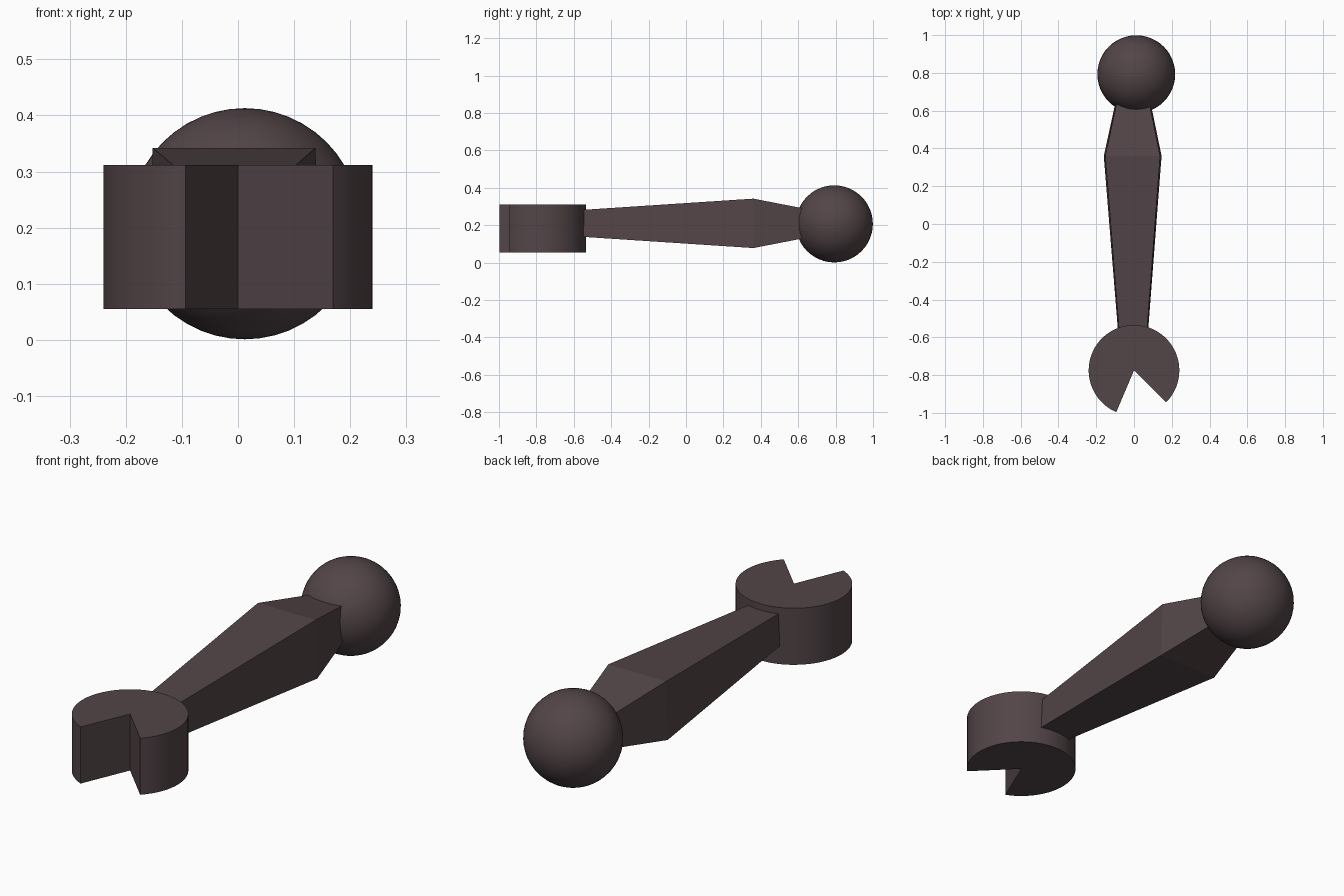
import bpy, bmesh
from math import cos, sin, radians

cube = bpy.data.objects.get("Cube")
if cube:
    bpy.data.objects.remove(cube, do_unlink=True)

# Single dark plum-brown colour
paint = bpy.data.materials.new("dark_plum_brown")
paint.use_nodes = True
colour = (0.085, 0.059, 0.064, 1)
paint.diffuse_color = colour
paint.node_tree.nodes["Principled BSDF"].inputs["Base Color"].default_value = colour


def finish(name, bm, smooth=True):
    bmesh.ops.recalc_face_normals(bm, faces=bm.faces[:])
    mesh = bpy.data.meshes.new(name)
    bm.to_mesh(mesh)
    bm.free()
    mesh.materials.append(paint)
    obj = bpy.data.objects.new(name, mesh)
    bpy.context.collection.objects.link(obj)
    if smooth:
        bpy.ops.object.select_all(action="DESELECT")
        obj.select_set(True)
        bpy.context.view_layer.objects.active = obj
        bpy.ops.object.shade_smooth_by_angle(angle=radians(30))
    return obj


# Jaw head: upright disc with a wedge opening, extruded from its outline
bm = bmesh.new()
centre_y, radius, bottom, top = -0.775, 0.24, 0.055, 0.312
start, end, steps = -45, 247, 60
outline = [bm.verts.new((0, centre_y, bottom))]
for i in range(steps + 1):
    a = radians(start + (end - start) * i / steps)
    outline.append(bm.verts.new((radius * cos(a), centre_y + radius * sin(a), bottom)))
base = bm.faces.new(outline)
extruded = bmesh.ops.extrude_face_region(bm, geom=[base], use_keep_orig=True)
for v in extruded["geom"]:
    if isinstance(v, bmesh.types.BMVert):
        v.co.z = top
finish("jaw_head", bm)

# Handle: four-sided bar that swells toward the knob, slightly narrower on top
# Each station: y, centre x, half width at top, half width at bottom, half height
stations = [(-0.60, -0.005, 0.071, 0.077, 0.069),
            (0.36, -0.007, 0.145, 0.153, 0.132),
            (0.68, -0.005, 0.078, 0.085, 0.070)]
bm = bmesh.new()
rings = []
for y, cx, wt, wb, h in stations:
    corners = [(cx - wb, -h), (cx + wb, -h), (cx + wt, h), (cx - wt, h)]
    rings.append([bm.verts.new((x, y, 0.21 + z)) for x, z in corners])
for a, b in zip(rings, rings[1:]):
    for i in range(4):
        j = (i + 1) % 4
        bm.faces.new((a[i], a[j], b[j], b[i]))
bm.faces.new(rings[0])
bm.faces.new(rings[-1])
finish("handle", bm, smooth=False)

# Ball knob at the back end
bm = bmesh.new()
bmesh.ops.create_uvsphere(bm, u_segments=48, v_segments=24, radius=0.206)
bmesh.ops.translate(bm, verts=bm.verts[:], vec=(0.012, 0.793, 0.207))
finish("ball_knob", bm)
